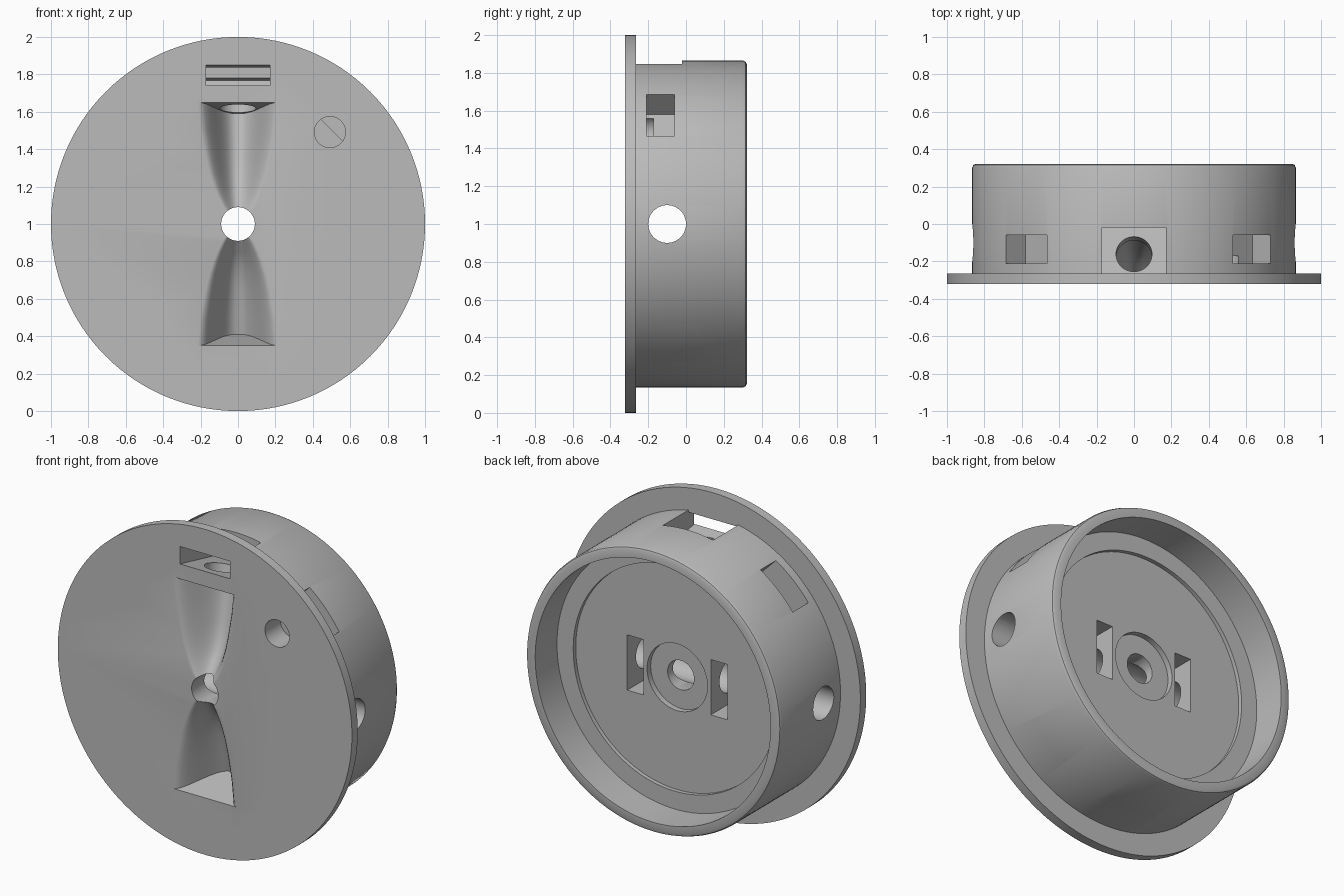
import bpy, bmesh
from math import sin, cos, pi, radians, tan
from mathutils import Matrix, Vector

cube = bpy.data.objects.get("Cube")
if cube:
    bpy.data.objects.remove(cube, do_unlink=True)

FRONT, BACK, FLANGE = -0.322, 0.322, -0.265
TILT = radians(13)
SEGMENTS = 128

grey = bpy.data.materials.new("plain_grey")
grey.use_nodes = True
color = (0.5, 0.5, 0.5, 1)
grey.diffuse_color = color
grey.node_tree.nodes["Principled BSDF"].inputs["Base Color"].default_value = color


def make_object(name, bm):
    bmesh.ops.recalc_face_normals(bm, faces=bm.faces[:])
    mesh = bpy.data.meshes.new(name)
    bm.to_mesh(mesh)
    bm.free()
    mesh.materials.append(grey)
    obj = bpy.data.objects.new(name, mesh)
    bpy.context.collection.objects.link(obj)
    return obj


def revolve(name, profile):
    """Turn a (radius, y) profile around the y axis."""
    bm = bmesh.new()
    rings = []
    for r, y in profile:
        rings.append([bm.verts.new((r * cos(2 * pi * i / SEGMENTS), y,
                                    r * sin(2 * pi * i / SEGMENTS)))
                      for i in range(SEGMENTS)])
    for a, b in zip(rings, rings[1:]):
        for i in range(SEGMENTS):
            j = (i + 1) % SEGMENTS
            bm.faces.new((a[i], a[j], b[j], b[i]))
    bm.faces.new(rings[0])
    bm.faces.new(rings[-1])
    return make_object(name, bm)


# Flanged drum with a stepped cavity in the back
housing = revolve("flanged_housing", [
    (1, FRONT), (1, FLANGE), (0.865, FLANGE), (0.865, BACK - 0.02),
    (0.859, BACK - 0.006), (0.845, BACK), (0.80, BACK), (0.80, 0.11),
    (0.69, 0.11), (0.69, 0.085), (0.205, 0.085), (0.205, 0.05)])


def cut(bm, angle=0):
    """Subtract a shape, turned around the y axis, from the housing."""
    bm.transform(Matrix.Rotation(angle, 4, "Y"))
    cutter = make_object("cutter", bm)
    cutter.hide_render = True
    mod = housing.modifiers.new("cut", "BOOLEAN")
    mod.operation = "DIFFERENCE"
    mod.solver = "EXACT"
    mod.object = cutter
    bpy.context.view_layer.objects.active = housing
    bpy.ops.object.modifier_apply(modifier=mod.name)
    mesh = cutter.data
    bpy.data.objects.remove(cutter, do_unlink=True)
    bpy.data.meshes.remove(mesh)


def box(low, high):
    bm = bmesh.new()
    bmesh.ops.create_cube(bm, size=1)
    low, high = Vector(low), Vector(high)
    bm.transform(Matrix.Translation((low + high) / 2)
                 @ Matrix.Diagonal((*(high - low), 1)))
    return bm


def rod(radius, length, center, axis):
    bm = bmesh.new()
    bmesh.ops.create_cone(bm, cap_ends=True, segments=48, radius1=radius,
                          radius2=radius, depth=length)
    turn = Vector(axis).to_track_quat("Z", "Y").to_matrix().to_4x4()
    bm.transform(Matrix.Translation(center) @ turn)
    return bm


def flared_channel():
    """Bell-shaped groove that deepens and widens towards the rim."""
    bm = bmesh.new()
    sections = []
    for z, w, depth in [(0.03, 0.04, 0.015), (0.10, 0.085, 0.065),
                        (0.15, 0.11, 0.105), (0.20, 0.13, 0.14),
                        (0.27, 0.153, 0.172), (0.35, 0.172, 0.20),
                        (0.50, 0.20, 0.235), (0.65, 0.215, 0.26)]:
        us = [i / 12 - 1 for i in range(25)]
        pts = [(w * u, depth * (0.5 + 0.5 * cos(pi * abs(u) ** 1.2)))
               for u in us]
        pts = [(-w, -0.05)] + pts + [(w, -0.05)]
        lean = tan(TILT) if z > 0.6 else 0
        sections.append([bm.verts.new((x, FRONT + d, z - lean * d))
                         for x, d in pts])
    n = len(sections[0])
    for a, b in zip(sections, sections[1:]):
        for i in range(n):
            j = (i + 1) % n
            bm.faces.new((a[i], a[j], b[j], b[i]))
    bm.faces.new(sections[0])
    bm.faces.new(sections[-1])
    return bm


# Channel, tilted screw hole, nut slot and rim notch, top and bottom
for angle in (0, pi):
    cut(flared_channel(), angle)
    slot = box((-0.17, -0.244, -0.0525), (0.17, 0.244, 0.0525))
    slot.transform(Matrix.Translation((0, -0.2125, 0.77))
                   @ Matrix.Rotation(-TILT, 4, "X"))
    cut(slot, angle)
    cut(box((-0.17, FLANGE, 0.76), (0.17, -0.02, 0.95)), angle)
    cut(rod(0.096, 0.22, (0, -0.175, 0.645), (0, sin(TILT), cos(TILT))), angle)

# Central hole and the cross bore through both sides
cut(rod(0.09, 1, (0, 0, 0), (0, 1, 0)))
cut(rod(0.1, 2, (0, -0.1, 0), (1, 0, 0)))

# Nut slots in the cavity floor
for side in (-1, 1):
    cut(box((side * 0.284 - 0.056, -0.265, -0.17),
            (side * 0.284 + 0.056, 0.2, 0.17)))

# Four mounting holes with square side pockets
for k in range(4):
    turn = pi / 4 + k * pi / 2
    cut(box((-0.11, -0.21, 0.71), (0.187, -0.06, 0.95)), turn)
    cut(rod(0.083, 0.3, (0, FRONT, 0.695), (0, 1, 0)), turn)

# Stand the housing on the ground
housing.data.transform(Matrix.Translation((0, 0, 1)))
bpy.ops.object.select_all(action="DESELECT")
housing.select_set(True)
bpy.context.view_layer.objects.active = housing
bpy.ops.object.shade_smooth_by_angle(angle=radians(30))
